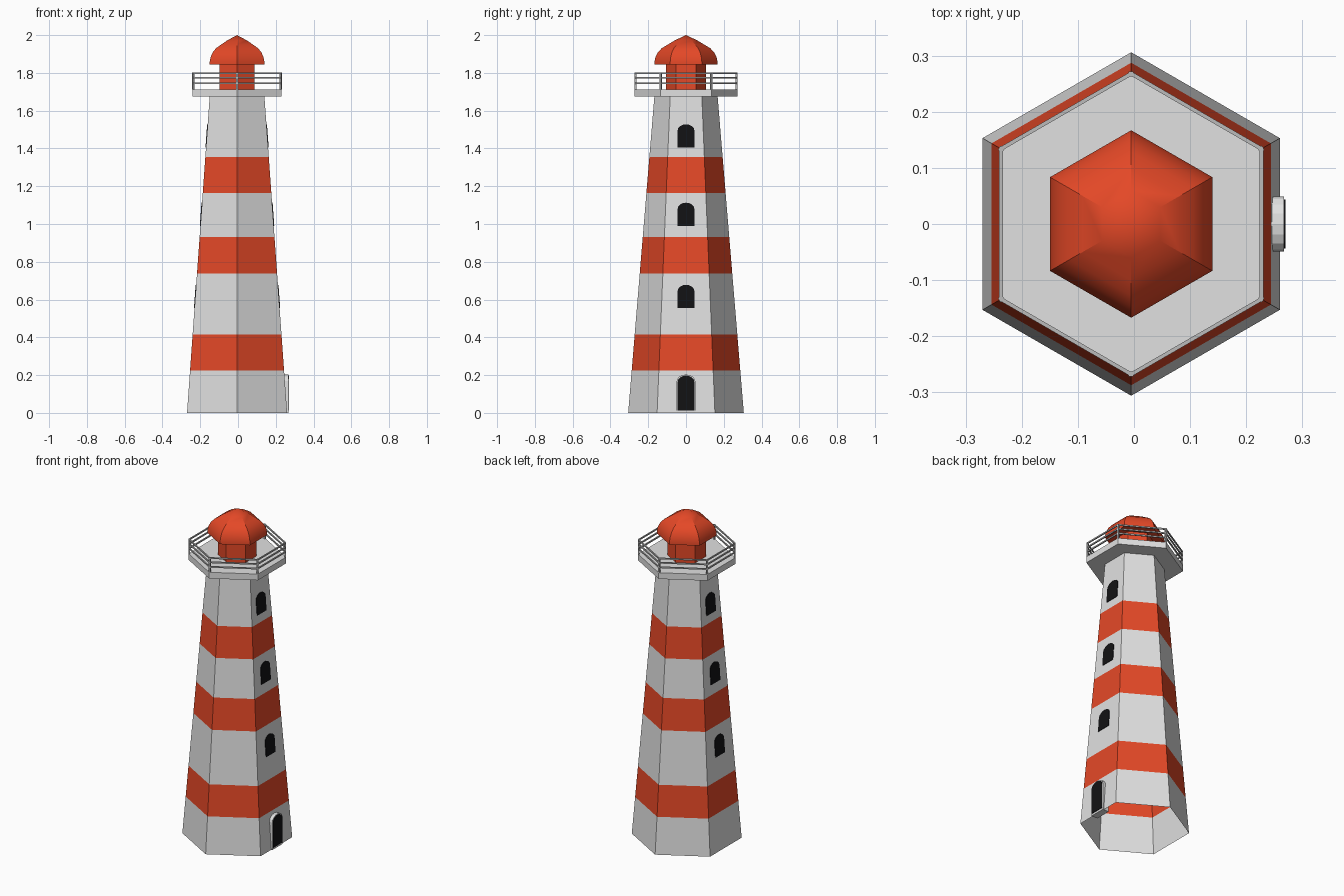
import bpy, bmesh, math

if "Cube" in bpy.data.objects:
    bpy.data.objects.remove(bpy.data.objects["Cube"])

CX = -0.005                      # tower axis (door sticks out on +x)
COS30 = math.cos(math.pi / 6)
R0, R1, H = 0.306, 0.167, 1.68   # tower radii and height


def material(name, r, g, b):
    m = bpy.data.materials.new(name)
    m.diffuse_color = (r, g, b, 1)
    m.use_nodes = True
    m.node_tree.nodes["Principled BSDF"].inputs["Base Color"].default_value = m.diffuse_color
    return m


WHITE = material("off white", 0.75, 0.75, 0.75)
RED = material("orange red", 0.78, 0.065, 0.02)
BLACK = material("black", 0.006, 0.006, 0.007)
GREY = material("railing grey", 0.5, 0.5, 0.5)


def finish(name, bm, mats, recalc=True):
    if recalc:
        bmesh.ops.recalc_face_normals(bm, faces=bm.faces[:])
    me = bpy.data.meshes.new(name)
    bm.to_mesh(me)
    bm.free()
    for m in mats:
        me.materials.append(m)
    ob = bpy.data.objects.new(name, me)
    bpy.context.collection.objects.link(ob)
    return ob


def hex_loft(name, profile, mats, closed=False, cap=True, rule=None):
    """Turn an (radius, z) profile around the axis in six flat sides."""
    bm = bmesh.new()
    rings = [[bm.verts.new((CX + r * math.cos(math.radians(90 + 60 * k)),
                            r * math.sin(math.radians(90 + 60 * k)), z))
              for k in range(6)] for r, z in profile]
    for i in range(len(rings) - (0 if closed else 1)):
        a, b = rings[i], rings[(i + 1) % len(rings)]
        for k in range(6):
            n = (k + 1) % 6
            f = bm.faces.new((a[k], a[n], b[n], b[k]))
            f.material_index = rule(i) if rule else 0
    if cap and not closed:
        bm.faces.new(rings[0])
        bm.faces.new(rings[-1])
    bmesh.ops.remove_doubles(bm, verts=bm.verts[:], dist=1e-5)
    return finish(name, bm, mats)


def tower_r(z):
    return R0 + (R1 - R0) * z / H


def arch(half, z0, z1, rise, n=8):
    """Outline of an arched opening as (y, z) points."""
    pts = [(-half, z0), (half, z0)]
    for i in range(n + 1):
        a = math.pi * i / n
        pts.append((half * math.cos(a), z1 - rise + rise * math.sin(a)))
    return pts


def plate(name, outline, x_back, x_front, mat):
    """Prism from a (y, z) outline between two x functions of z."""
    bm = bmesh.new()
    back = [bm.verts.new((x_back(z), y, z)) for y, z in outline]
    front = [bm.verts.new((x_front(z), y, z)) for y, z in outline]
    bm.faces.new(back)
    bm.faces.new(front)
    n = len(outline)
    for i in range(n):
        j = (i + 1) % n
        bm.faces.new((back[i], back[j], front[j], front[i]))
    return finish(name, bm, [mat])


# Tower shell, open underneath, with a red band in every second section
levels = [0, 0.225, 0.415, 0.738, 0.93, 1.165, 1.355, H]
hex_loft("tower", [(tower_r(z), z) for z in levels], [WHITE, RED],
         cap=False, rule=lambda i: i % 2)

# Gallery floor
hex_loft("gallery_floor", [(0.272, 1.675), (0.272, 1.713)], [WHITE])

# Railing: three hexagonal rails and six corner posts
for i, z in enumerate((1.745, 1.773, 1.799)):
    hex_loft(f"rail_{i + 1}", [(0.264, z - 0.004), (0.272, z - 0.004),
                               (0.272, z + 0.004), (0.264, z + 0.004)],
             [GREY], closed=True)
for k in range(6):
    a = math.radians(90 + 60 * k)
    bpy.ops.mesh.primitive_cube_add(
        size=1, location=(CX + 0.267 * math.cos(a), 0.267 * math.sin(a), 1.757),
        rotation=(0, 0, a))
    post = bpy.context.object
    post.name = f"railing_post_{k + 1}"
    post.scale = (0.009, 0.009, 0.092)
    post.data.materials.append(GREY)

# Lantern room and domed roof
hex_loft("lantern_room", [(0.107, 1.71), (0.107, 1.85)], [RED])
roof = hex_loft("roof", [(0.167, 1.845), (0.167, 1.86), (0.161, 1.885),
                         (0.148, 1.91), (0.128, 1.931), (0.1, 1.948),
                         (0.06, 1.972), (0.0, 2.0)], [RED], cap=False)
bm = bmesh.new()
bm.from_mesh(roof.data)
bmesh.ops.holes_fill(bm, edges=[e for e in bm.edges if e.is_boundary])
bmesh.ops.recalc_face_normals(bm, faces=bm.faces[:])
bm.to_mesh(roof.data)
bm.free()
bpy.ops.object.select_all(action='DESELECT')
roof.select_set(True)
bpy.context.view_layer.objects.active = roof
bpy.ops.object.shade_smooth_by_angle(angle=math.radians(32))

# Arched windows lying on the sloping walls, left and right
for side, label in ((1, "right"), (-1, "left")):
    def wall(offset, s=side):
        return lambda z: CX + s * (tower_r(z) * COS30 + offset)
    for i, z in enumerate((0.555, 0.99, 1.405)):
        plate(f"window_{label}_{i + 1}", arch(0.045, z, z + 0.123, 0.035),
              wall(-0.003), wall(0.003), BLACK)

# Door surround with a dark door plate on its face
plate("door_surround", arch(0.049, 0, 0.203, 0.035),
      lambda z: 0.225, lambda z: 0.267, WHITE)
plate("door", arch(0.044, 0.012, 0.198, 0.034),
      lambda z: 0.264, lambda z: 0.27, BLACK)
